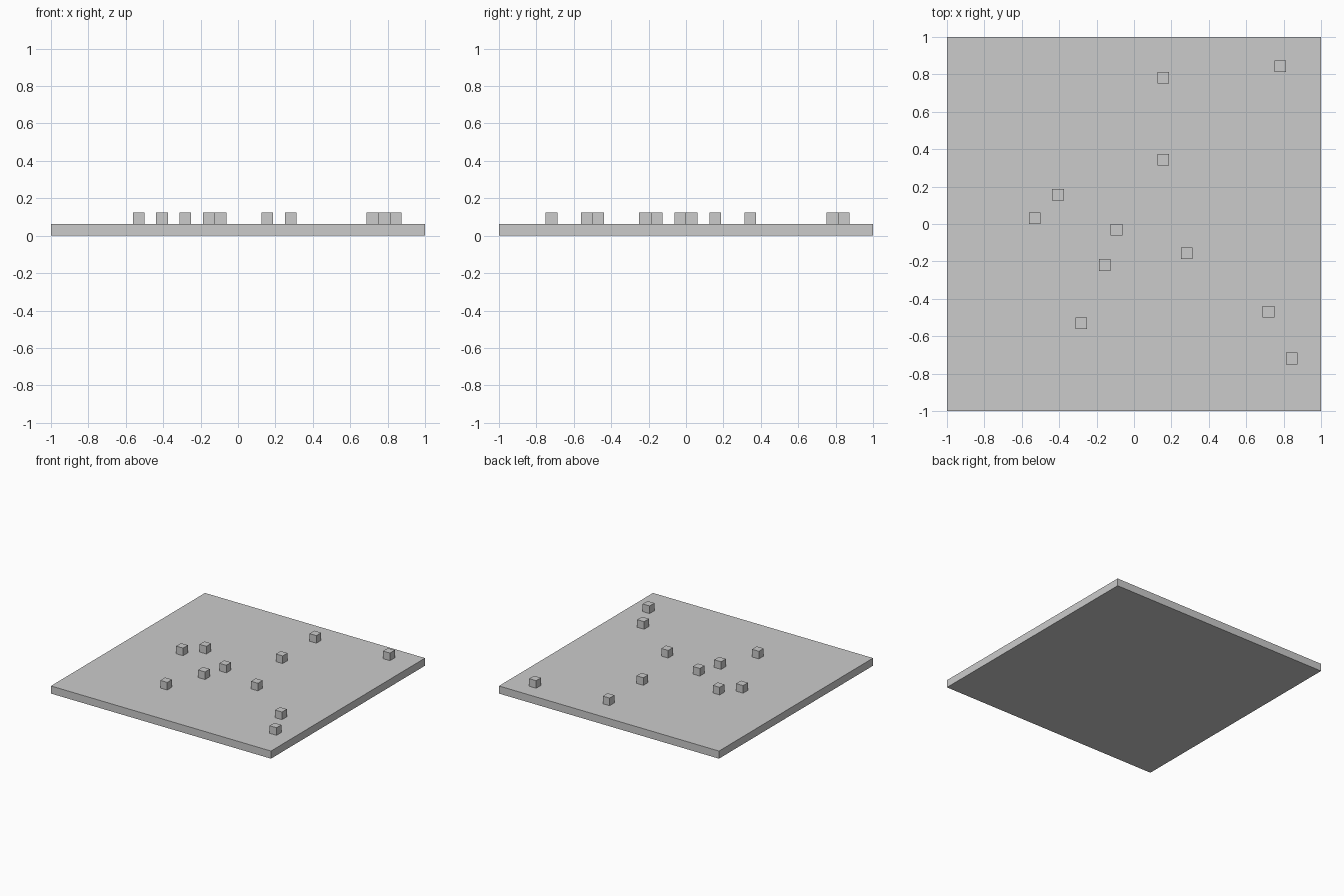
import bpy

# Remove the default object
default = bpy.data.objects.get("Cube")
if default:
    bpy.data.objects.remove(default, do_unlink=True)

CELL = 2 / 32  # plate is 32 cells wide and one cell thick

# Single grey material
GREY = (0.6, 0.6, 0.6, 1)
grey = bpy.data.materials.new("plain_grey")
grey.use_nodes = True
grey.diffuse_color = GREY
grey.node_tree.nodes["Principled BSDF"].inputs["Base Color"].default_value = GREY


def add_box(name, center, size):
    bpy.ops.mesh.primitive_cube_add(size=1, location=center)
    box = bpy.context.object
    box.name = name
    box.scale = size
    bpy.ops.object.transform_apply(location=False, rotation=False, scale=True)
    box.data.materials.append(grey)
    return box


# Base plate
add_box("base_plate", (0, 0, CELL / 2), (2, 2, CELL))

# Small blocks, each filling one cell of the plate's grid (column, row)
cells = [(2, 12), (12, 13), (2, 5), (-7, 2), (-9, 0), (-2, -1),
         (-3, -4), (4, -3), (-5, -9), (11, -8), (13, -12)]
for i, (col, row) in enumerate(cells, 1):
    center = ((col + 0.5) * CELL, (row + 0.5) * CELL, CELL * 1.5)
    add_box(f"block_{i}", center, (CELL, CELL, CELL))
